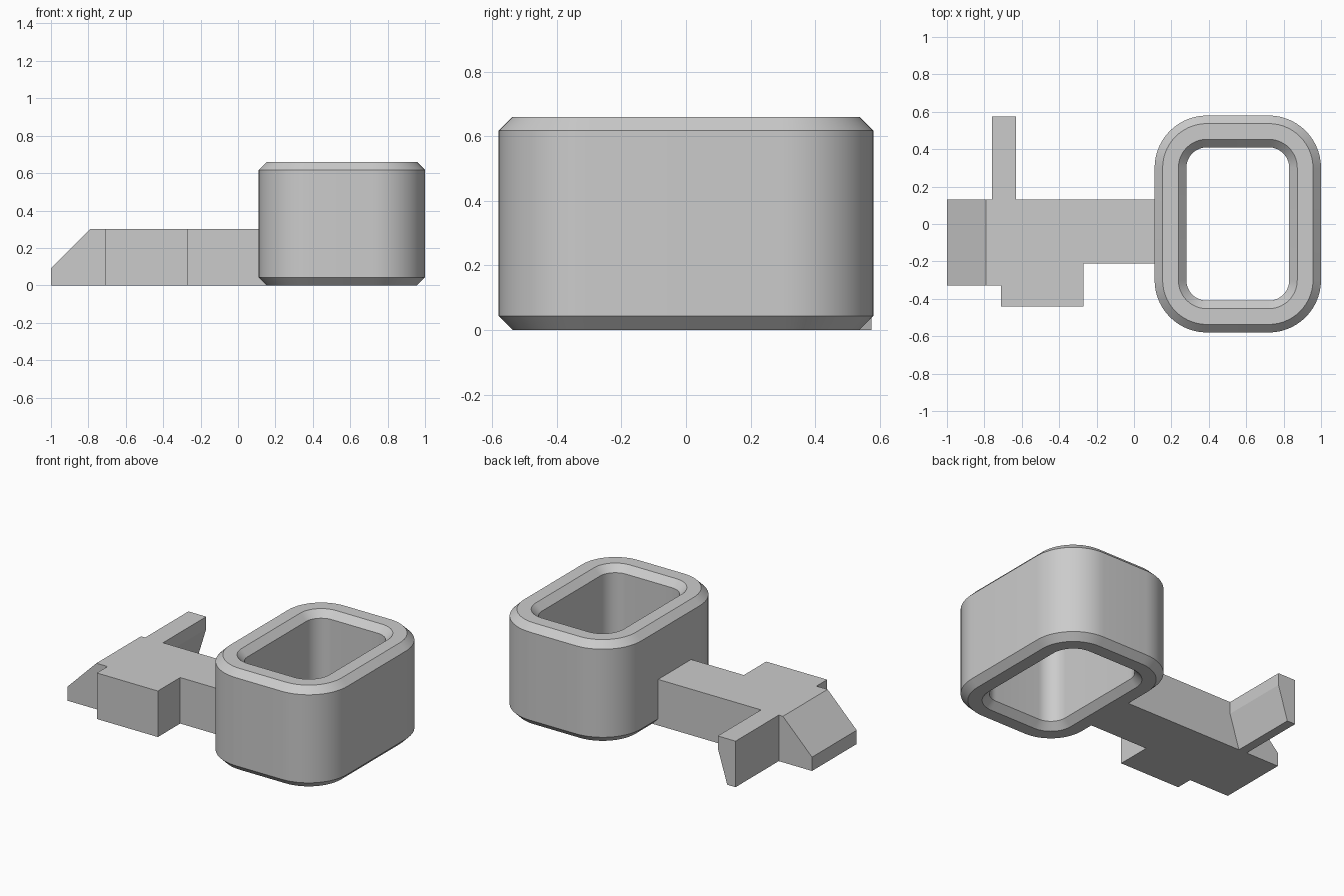
import bpy, bmesh, math
from mathutils import Vector

cube = bpy.data.objects.get("Cube")
if cube:
    bpy.data.objects.remove(cube, do_unlink=True)

grey = bpy.data.materials.new("plain grey")
grey.use_nodes = True
grey.diffuse_color = (0.6, 0.6, 0.6, 1)
bsdf = next(n for n in grey.node_tree.nodes if n.type == 'BSDF_PRINCIPLED')
bsdf.inputs["Base Color"].default_value = grey.diffuse_color


def finish(bm, name, smooth=False):
    """Turn a bmesh into a named grey object."""
    bmesh.ops.recalc_face_normals(bm, faces=bm.faces)
    mesh = bpy.data.meshes.new(name)
    bm.to_mesh(mesh)
    bm.free()
    mesh.materials.append(grey)
    obj = bpy.data.objects.new(name, mesh)
    bpy.context.collection.objects.link(obj)
    if smooth:
        bpy.ops.object.select_all(action='DESELECT')
        obj.select_set(True)
        bpy.context.view_layer.objects.active = obj
        bpy.ops.object.shade_smooth_by_angle(angle=math.radians(30))
    return obj


def prism(points, direction):
    """Extrude a closed outline along a direction."""
    bm = bmesh.new()
    face = bm.faces.new([bm.verts.new(p) for p in points])
    result = bmesh.ops.extrude_face_region(bm, geom=[face], use_keep_orig=True)
    verts = [g for g in result["geom"] if isinstance(g, bmesh.types.BMVert)]
    bmesh.ops.translate(bm, verts=verts, vec=direction)
    return bm


def rounded_loop(bm, radius, z, steps=14):
    """Rounded rectangle of vertices about the collar's corner centres."""
    centre_x, half_x, half_y = 0.555, 0.165, 0.30
    loop = []
    for corner, (sx, sy) in enumerate([(1, 1), (-1, 1), (-1, -1), (1, -1)]):
        for i in range(steps + 1):
            a = (corner + i / steps) * math.pi / 2
            loop.append(bm.verts.new((centre_x + sx * half_x + radius * math.cos(a),
                                      sy * half_y + radius * math.sin(a), z)))
    return loop


# Hollow collar: chamfered wall section swept round a rounded rectangle
HEIGHT, CHAMFER = 0.66, 0.043
OUTER, INNER = 0.28, 0.11
section = [(OUTER, CHAMFER), (OUTER, HEIGHT - CHAMFER),
           (OUTER - CHAMFER, HEIGHT), (INNER + CHAMFER, HEIGHT),
           (INNER, HEIGHT - CHAMFER), (INNER, CHAMFER),
           (INNER + CHAMFER, 0), (OUTER - CHAMFER, 0)]
bm = bmesh.new()
loops = [rounded_loop(bm, r, z) for r, z in section]
for k, low in enumerate(loops):
    high = loops[(k + 1) % len(loops)]
    for i in range(len(low)):
        j = (i + 1) % len(low)
        bm.faces.new((low[i], low[j], high[j], high[i]))
finish(bm, "collar", smooth=True)

# Latch body: stepped outline with a sloping nose
outline = [(-1, -0.33), (-0.71, -0.33), (-0.71, -0.44), (-0.27, -0.44),
           (-0.27, -0.21), (0.155, -0.21), (0.155, 0.13), (-1, 0.13)]
bm = prism([(x, y, 0) for x, y in outline], Vector((0, 0, 0.3)))
cut = bmesh.ops.bisect_plane(bm, geom=bm.verts[:] + bm.edges[:] + bm.faces[:],
                             plane_co=(-1, 0, 0.09), plane_no=(-1, 0, 1),
                             clear_outer=True)
rim = [g for g in cut["geom_cut"] if isinstance(g, bmesh.types.BMEdge)]
bmesh.ops.holes_fill(bm, edges=rim, sides=0)
finish(bm, "latch_body")

# Side arm: thin bar with its lower inner edge slanted
arm = [(-0.76, 0), (-0.70, 0), (-0.632, 0.22), (-0.632, 0.3), (-0.76, 0.3)]
finish(prism([(x, 0.13, z) for x, z in arm], Vector((0, 0.445, 0))), "side_arm")
